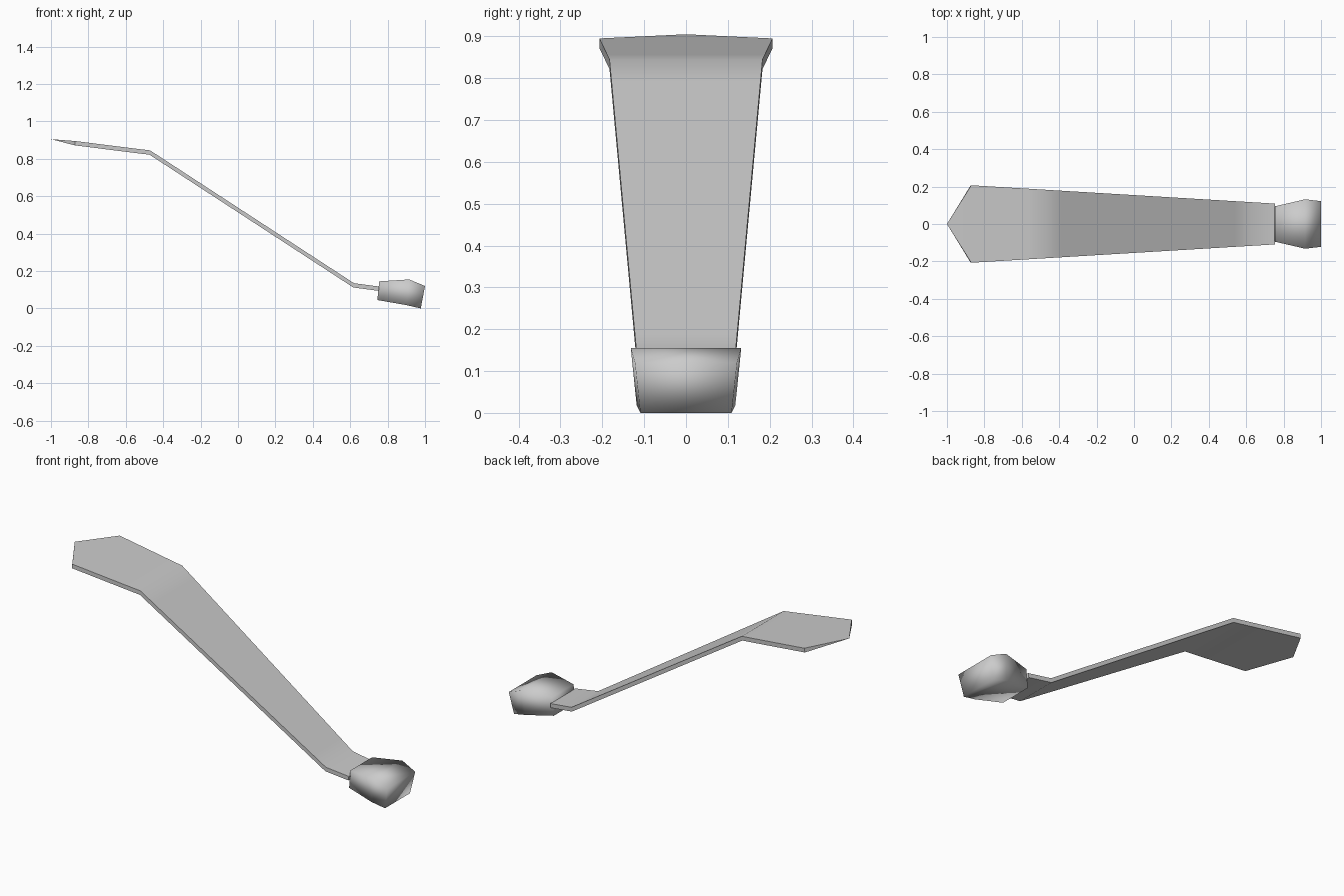
import bpy
import bmesh

if "Cube" in bpy.data.objects:
    bpy.data.objects.remove(bpy.data.objects["Cube"])

grey = bpy.data.materials.new("plain_grey")
grey.diffuse_color = (0.6, 0.6, 0.6, 1)
grey.use_nodes = True
grey.node_tree.nodes["Principled BSDF"].inputs["Base Color"].default_value = grey.diffuse_color


def finish(name, bm, angle=None):
    bmesh.ops.recalc_face_normals(bm, faces=bm.faces)
    mesh = bpy.data.meshes.new(name)
    bm.to_mesh(mesh)
    bm.free()
    mesh.materials.append(grey)
    ob = bpy.data.objects.new(name, mesh)
    bpy.context.collection.objects.link(ob)
    bpy.ops.object.select_all(action='DESELECT')
    ob.select_set(True)
    bpy.context.view_layer.objects.active = ob
    if angle is None:
        bpy.ops.object.shade_smooth()
    else:
        bpy.ops.object.shade_smooth_by_angle(angle=angle)
    return ob


def loft(bm, sections):
    """Join four-cornered sections: (x_top, z_top, half_top, x_low, z_low, half_low)."""
    rings = []
    for xt, zt, ht, xl, zl, hl in sections:
        pts = [(xt, -ht, zt), (xt, ht, zt), (xl, hl, zl), (xl, -hl, zl)]
        rings.append([bm.verts.new(p) for p in pts])
    for a, b in zip(rings, rings[1:]):
        for i in range(4):
            j = (i + 1) % 4
            bm.faces.new((a[i], a[j], b[j], b[i]))
    return rings


# Bent strap: top profile points (x, z), with extra loops to keep the bends tight
profile = [(-0.87, 0.895), (-0.56, 0.856), (-0.47, 0.845), (-0.39, 0.793),
           (0.54, 0.187), (0.62, 0.135), (0.755, 0.117)]
THICK = 0.023
sections = []
for x, z in profile:
    half = 0.207 - (x + 0.87) * (0.207 - 0.109) / 1.625
    sections.append((x, z, half, x - 0.003, z - THICK, half))
bm = bmesh.new()
rings = loft(bm, sections)
bm.faces.new(rings[-1])
# Wedge-shaped pointed tip
tip = bm.verts.new((-1.0, 0, 0.905))
for i in range(4):
    bm.faces.new((rings[0][i], rings[0][(i + 1) % 4], tip))
finish("bent_strap", bm, 0.85)

# Rounded block at the low end
bm = bmesh.new()
rings = loft(bm, [(0.755, 0.145, 0.095, 0.745, 0.045, 0.092),
                  (0.915, 0.155, 0.132, 0.90, 0.018, 0.118),
                  (1.0, 0.12, 0.122, 0.977, 0.0, 0.109)])
bm.faces.new(rings[0])
bm.faces.new(rings[-1])
finish("end_block", bm)
